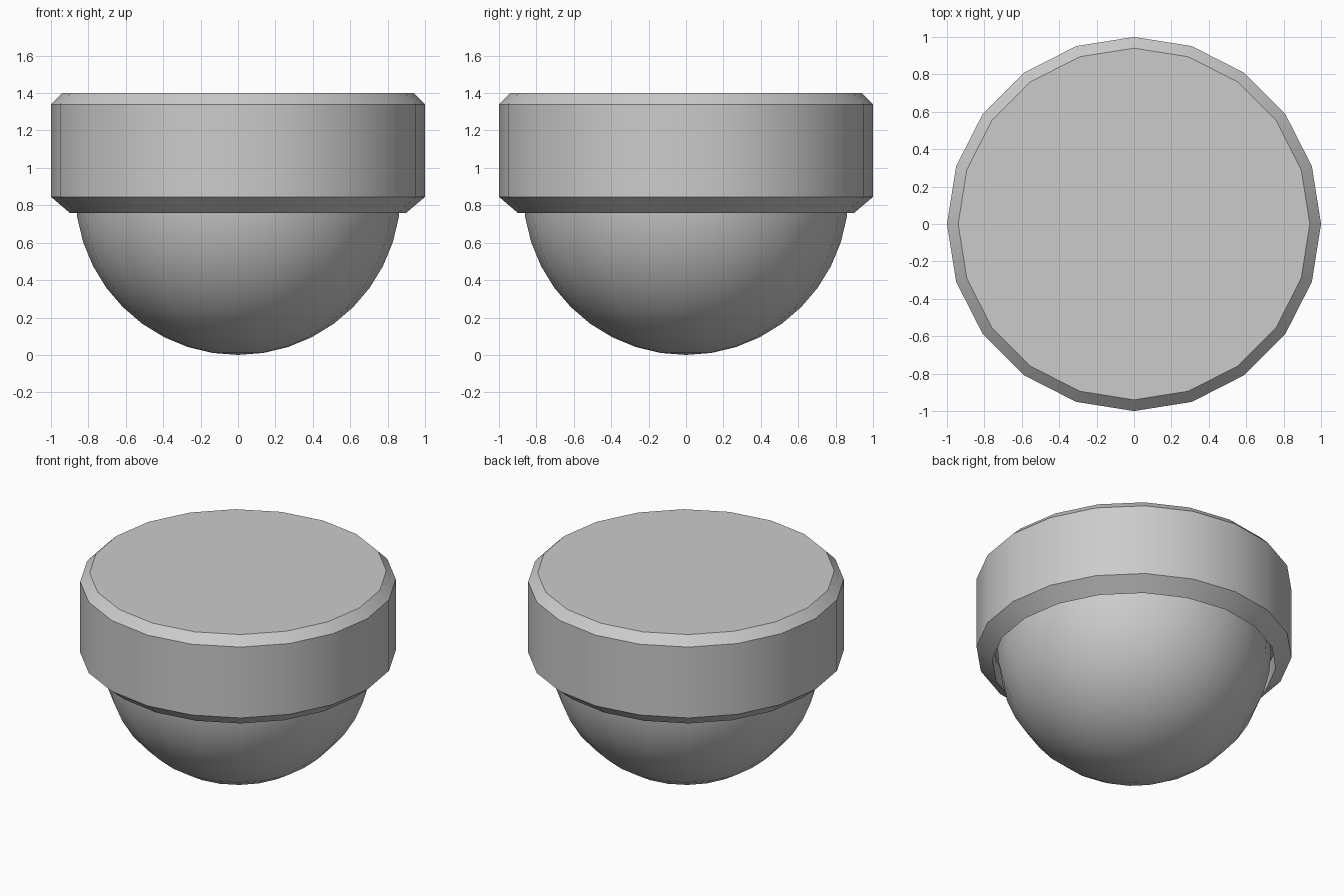
import bpy, bmesh
from math import sin, cos, pi

if "Cube" in bpy.data.objects:
    bpy.data.objects.remove(bpy.data.objects["Cube"])

SIDES = 20


def lathe(name, profile):
    """Revolve (radius, z) points; a zero radius closes to a pole."""
    bm = bmesh.new()
    rings = []
    for r, z in profile:
        n = SIDES if r > 0 else 1
        rings.append([bm.verts.new((r * cos(2 * pi * i / SIDES), r * sin(2 * pi * i / SIDES), z))
                      for i in range(n)])
    for a, b in zip(rings, rings[1:]):
        for i in range(SIDES):
            j = (i + 1) % SIDES
            if len(a) == 1:
                bm.faces.new((a[0], b[j], b[i]))
            elif len(b) == 1:
                bm.faces.new((a[i], a[j], b[0]))
            else:
                bm.faces.new((a[i], a[j], b[j], b[i]))
    # Merge the flat top fan into one polygon
    flat = [f for f in bm.faces if len({round(v.co.z, 5) for v in f.verts}) == 1]
    if flat:
        bmesh.ops.dissolve_faces(bm, faces=flat, use_verts=True)
    bmesh.ops.recalc_face_normals(bm, faces=bm.faces)
    mesh = bpy.data.meshes.new(name)
    bm.to_mesh(mesh)
    bm.free()
    obj = bpy.data.objects.new(name, mesh)
    bpy.context.collection.objects.link(obj)
    bpy.ops.object.select_all(action='DESELECT')
    obj.select_set(True)
    bpy.context.view_layer.objects.active = obj
    bpy.ops.object.shade_smooth_by_angle(angle=pi / 6)
    return obj


# Chamfered housing with a shallow recess around the dome
lathe("housing", [(0, 0.9), (0.9, 0.9), (0.9, 0.76), (1, 0.845),
                  (1, 1.34), (0.94, 1.4), (0, 1.4)])

# Half-sphere dome, its rim seated against the recess
R = 0.87
lathe("dome", [(R * sin(i * pi / 20) if i else 0, R - R * cos(i * pi / 20))
               for i in range(11)] + [(R, 0.9)])
